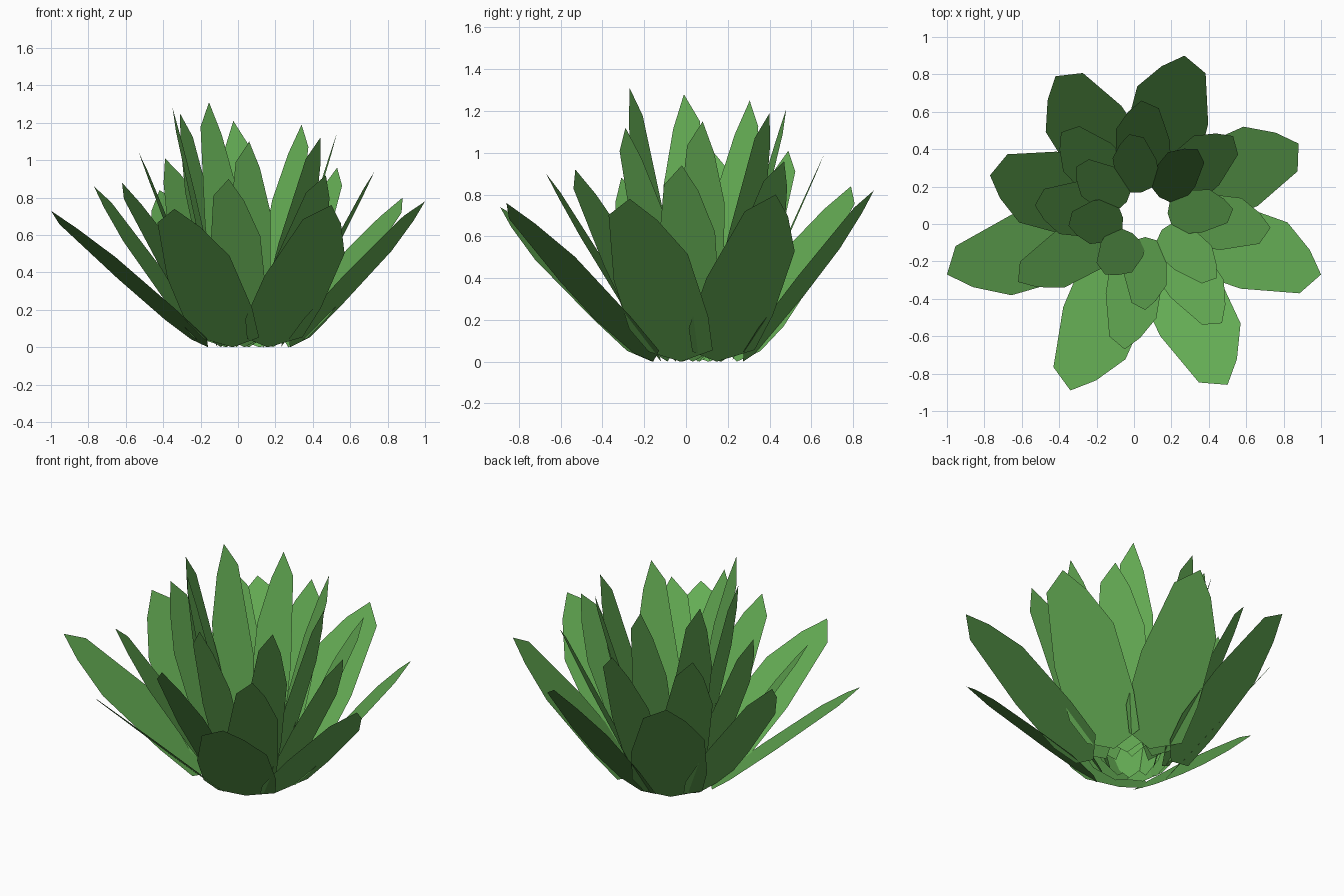
import bpy
from mathutils import Vector

green = bpy.data.materials.new("leaf_green")
green.diffuse_color = (0.13, 0.42, 0.09, 1)

# Flat leaf outline: (across / half width, along / length)
OUTLINE = [(0, 0), (0.85, 0.07), (1.0, 0.28), (0.98, 0.66), (0.5, 0.87),
           (0, 1.0), (-0.63, 0.9), (-1.0, 0.5), (-1.0, 0.2), (-0.7, 0.06)]
CENTRE = Vector((0.06, 0.05, 0.0))

# Each ring: base radius, leaf half width, tip positions
RINGS = {
    "outer_leaf": (0.23, 0.21, [
        (0.27, 0.90, 0.82), (0.88, 0.43, 0.80), (1.00, -0.27, 0.78),
        (0.50, -0.86, 0.76), (-0.34, -0.89, 0.74), (-1.00, -0.27, 0.73),
        (-0.77, 0.26, 0.86), (-0.42, 0.79, 0.84)]),
    "middle_leaf": (0.17, 0.145, [
        (0.53, 0.47, 0.96), (0.73, -0.02, 0.94), (0.47, -0.53, 0.92),
        (-0.05, -0.67, 0.90), (-0.62, -0.31, 0.88), (-0.53, 0.10, 1.04),
        (-0.39, 0.49, 1.01), (0.04, 0.66, 0.99)]),
    "inner_leaf": (0.12, 0.115, [
        (0.34, 0.40, 1.19), (0.53, 0.08, 1.15), (0.44, -0.29, 1.12),
        (0.06, -0.46, 1.10), (-0.155, -0.27, 1.31), (-0.35, -0.01, 1.28),
        (-0.31, 0.305, 1.25), (-0.025, 0.48, 1.21)]),
}


def make_leaf(name, base, tip, half_width):
    axis = tip - base
    across = Vector((-axis.y, axis.x, 0)).normalized() * half_width
    pts = [base + across * u + axis * v for u, v in OUTLINE]
    mesh = bpy.data.meshes.new(name)
    mesh.from_pydata(pts, [], [range(len(pts))])
    mesh.materials.append(green)
    bpy.context.collection.objects.link(bpy.data.objects.new(name, mesh))


# Three rings of leaves, steeper towards the heart of the plant
for name, (radius, half_width, tips) in RINGS.items():
    for i, t in enumerate(tips):
        tip = Vector(t)
        out = tip - CENTRE
        out.z = 0
        base = CENTRE + out.normalized() * radius
        make_leaf(f"{name}_{i + 1}", base, tip, half_width)
